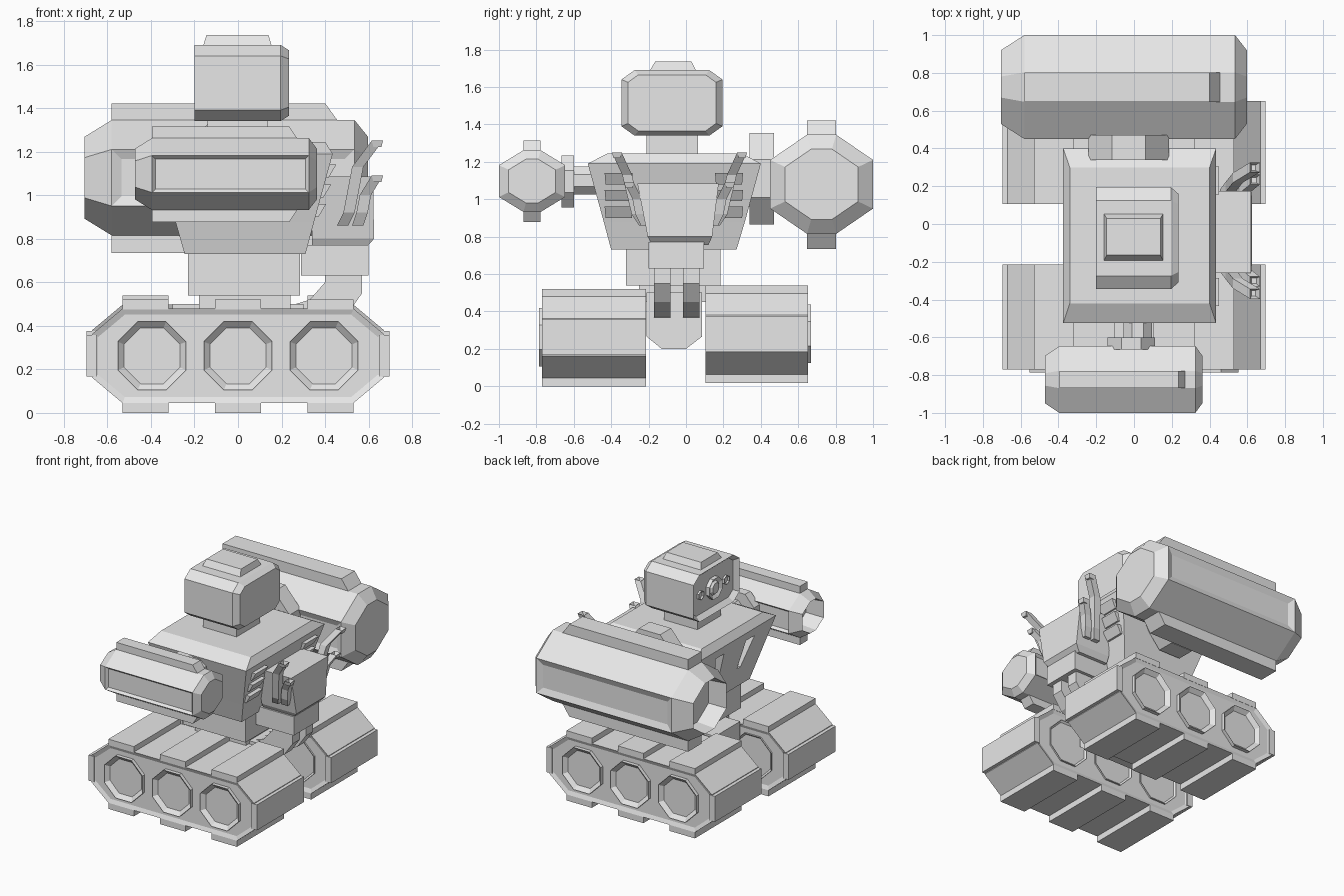
import bpy, bmesh, math
from mathutils import Vector

if "Cube" in bpy.data.objects:
    bpy.data.objects.remove(bpy.data.objects["Cube"], do_unlink=True)

grey = bpy.data.materials.new("plain_grey")
grey.use_nodes = True
grey.diffuse_color = (0.8, 0.8, 0.8, 1)
grey.node_tree.nodes["Principled BSDF"].inputs["Base Color"].default_value = (0.8, 0.8, 0.8, 1)


def place(axis, u, v, w):
    """Point with w along the axis and (u, v) across it."""
    return {"x": (w, u, v), "y": (u, w, v), "z": (u, v, w)}[axis]


def loft(name, axis, rings, insets=()):
    """Join rings [(position, outline)]; insets are (direction, border, depth)."""
    bm = bmesh.new()
    loops = [[bm.verts.new(place(axis, u, v, w)) for u, v in pts] for w, pts in rings]
    n = len(loops[0])
    for a, b in zip(loops, loops[1:]):
        for i in range(n):
            bm.faces.new((a[i], a[(i + 1) % n], b[(i + 1) % n], b[i]))
    bm.faces.new(loops[0])
    bm.faces.new(loops[-1])
    bmesh.ops.recalc_face_normals(bm, faces=bm.faces[:])
    for direction, border, depth in insets:
        bm.normal_update()
        d = Vector(direction)
        hits = [f for f in bm.faces if f.normal.dot(d) > 0.99]
        face = max(hits, key=lambda f: f.calc_center_median().dot(d))
        bmesh.ops.inset_region(bm, faces=[face], thickness=border, depth=-depth,
                               use_even_offset=True)
    mesh = bpy.data.meshes.new(name)
    bm.to_mesh(mesh)
    bm.free()
    mesh.materials.append(grey)
    ob = bpy.data.objects.new(name, mesh)
    bpy.context.collection.objects.link(ob)
    return ob


def prism(name, axis, pts, a, b, insets=()):
    return loft(name, axis, [(a, pts), (b, pts)], insets)


def rect(u0, u1, v0, v1):
    return [(u0, v0), (u1, v0), (u1, v1), (u0, v1)]


def box(name, x, y, z):
    return prism(name, "z", rect(*x, *y), *z)


def chamfered(cu, cv, hu, hv, fu, fv, s=1):
    """Octagon with half sizes hu, hv and half flat lengths fu, fv."""
    pts = [(fu, -hv), (hu, -fv), (hu, fv), (fu, hv),
           (-fu, hv), (-hu, fv), (-hu, -fv), (-fu, -hv)]
    return [(cu + u * s, cv + v * s) for u, v in pts]


def regular(cu, cv, ru, rv, n=8):
    angles = [(i + 0.5) * math.tau / n for i in range(n)]
    k = 1 / math.cos(math.pi / n)
    return [(cu + ru * k * math.cos(a), cv + rv * k * math.sin(a)) for a in angles]


# Track units: body, tread pads, and wheels showing on both sides
def track(side, y0, y1, base, out):
    mid = base + 0.262
    prism(side + "_track", "y", chamfered(0, mid, 0.67, 0.217, 0.53, 0.1),
          y0, y1, [((0, -1, 0), 0.028, 0.012), ((0, 1, 0), 0.028, 0.012)])
    for i, x in enumerate((-0.425, 0, 0.425)):
        for label, z in (("lower", base), ("upper", base + 0.475)):
            box(f"{side}_{label}_pad_{i}", (x - 0.105, x + 0.105), (y0, y1), (z, z + 0.045))
        prism(f"{side}_wheel_{i}", "y", regular(x * 0.93, mid, 0.157, 0.157),
              y0 - (0.015 if out < 0 else 0), y1 + (0.015 if out > 0 else 0),
              [((0, -1, 0), 0.032, 0.03), ((0, 1, 0), 0.032, 0.03)])
    for label, s in (("left", 1), ("right", -1)):
        box(f"{side}_{label}_end_pad", sorted((s * 0.65, s * 0.695)), (y0, y1),
            (mid - 0.095, mid + 0.095))


track("front", -0.77, -0.215, 0.0, -1)
track("back", 0.105, 0.652, 0.018, 1)

# Hips and waist
prism("hip_core", "x", [(-0.13, 0.2), (0, 0.2), (0.085, 0.265), (0.085, 0.5),
                        (-0.21, 0.5), (-0.21, 0.265)], -0.3, 0.3)
box("waist_neck", (-0.18, 0.24), (-0.25, 0.11), (0.45, 0.55))
box("waist", (-0.23, 0.285), (-0.32, 0.185), (0.54, 0.75))

# Torso flares upward to a bevelled deck
torso = loft("torso", "z", [(0.73, rect(-0.245, 0.31, -0.4, 0.27)),
                            (0.88, rect(-0.288, 0.35, -0.44, 0.315)),
                            (1.19, rect(-0.375, 0.435, -0.525, 0.4)),
                            (1.245, rect(-0.34, 0.4, -0.42, 0.3))])

# Slots in the torso face
for s in (1, -1):
    slot = [(-0.07 + s * u, z) for u, z in ((0.13, 1.12), (0.23, 1.12), (0.15, 0.9), (0.11, 0.9))]
    cutter = loft("slot_cutter", "x", [(-0.5, slot), (-0.275, slot)])
    cutter.hide_render = True
    mod = torso.modifiers.new("slot", "BOOLEAN")
    mod.operation, mod.solver, mod.object = "DIFFERENCE", "EXACT", cutter
    bpy.context.view_layer.objects.active = torso
    bpy.ops.object.modifier_apply(modifier=mod.name)
    bpy.data.objects.remove(cutter, do_unlink=True)

# Slats on both sides of the torso rear
for i in range(3):
    z = 0.9 + i * 0.09
    x = 0.36 + i * 0.023
    for label, y in (("front", -0.36), ("back", 0.23)):
        loft(f"{label}_slat_{i}", "z", [(z, rect(x - 0.06, x + 0.01, y - 0.07, y + 0.07)),
                                        (z + 0.06, rect(x - 0.06, x + 0.045, y - 0.075, y + 0.075))])

# Head: chamfered block with a recessed face, lens, eyes and cap
box("neck", (-0.14, 0.135), (-0.21, 0.065), (1.23, 1.36))
head_full = chamfered(-0.075, 1.515, 0.27, 0.175, 0.2, 0.125)
head_back = chamfered(-0.075, 1.515, 0.235, 0.15, 0.18, 0.11)
loft("head", "x", [(-0.2, head_full), (0.195, head_full), (0.235, head_back)],
     [((-1, 0, 0), 0.03, 0.035)])
prism("lens", "x", regular(-0.075, 1.515, 0.075, 0.075), -0.195, -0.15,
      [((-1, 0, 0), 0.025, 0.015), ((-1, 0, 0), 0.012, -0.015)])
for label, y in (("front", -0.225), ("back", 0.075)):
    prism(label + "_eye", "x", regular(y, 1.515, 0.03, 0.03, 6), -0.18, -0.15,
          [((-1, 0, 0), 0.01, 0.01)])
loft("head_cap", "z", [(1.685, rect(-0.16, 0.155, -0.195, 0.055)),
                       (1.735, rect(-0.145, 0.14, -0.165, 0.03))])


# Arm drums: tapered octagons with open right end, ridges and inset side panels
def drum(name, cy, cz, hy, hz, fy, fz, xs, ridge_z, ridge_end, border):
    full = chamfered(cy, cz, hy, hz, fy, fz)
    small = chamfered(cy, cz, hy, hz, fy, fz, 0.71)
    loft(name, "x", [(xs[0], small), (xs[1], full), (xs[2], full), (xs[3], small)],
         [((0, -1, 0), border, 0.018), ((0, 1, 0), border, 0.018), ((-1, 0, 0), 0.012, 0.14)])
    for label, z, tip in (("top", cz + hz - 0.02, ridge_z[1]), ("bottom", cz - hz + 0.02, ridge_z[0])):
        pts = [(xs[1], z), (ridge_end[1], z), (ridge_end[0], tip), (xs[1], tip)]
        prism(f"{name}_{label}_ridge", "y", pts, cy - fy, cy + fy)


drum("large_drum", 0.725, 1.08, 0.275, 0.265, 0.078, 0.13,
     (-0.705, -0.58, 0.535, 0.597), (0.735, 1.422), (0.4, 0.47), 0.045)
drum("small_drum", -0.823, 1.097, 0.177, 0.165, 0.046, 0.085,
     (-0.472, -0.395, 0.325, 0.362), (0.877, 1.315), (0.235, 0.285), 0.016)

# Shoulder joints
prism("large_shoulder_disc", "y", regular(-0.027, 1.11, 0.213, 0.245), 0.34, 0.47)
prism("large_shoulder_arm", "y", regular(0.035, 1.07, 0.11, 0.11), 0.2, 0.48)
prism("small_shoulder_disc", "y", regular(-0.015, 1.095, 0.125, 0.14), -0.665, -0.6)
prism("small_shoulder_arm", "y", regular(0.02, 1.1, 0.075, 0.075), -0.62, -0.3)

# Engine pack with its base and curved struts
loft("engine_pack", "z", [(0.755, rect(0.34, 0.585, -0.18, 0.12)),
                          (0.8, rect(0.34, 0.625, -0.205, 0.14)),
                          (1.085, rect(0.34, 0.62, -0.26, 0.175))])
loft("engine_base", "z", [(0.63, rect(0.29, 0.6, -0.2, 0.095)),
                          (0.77, rect(0.29, 0.6, -0.2, 0.095))])
strut = [(0.57, 0.64), (0.57, 0.55), (0.5, 0.45), (0.36, 0.375), (0.2, 0.355),
         (0.2, 0.48), (0.33, 0.52), (0.4, 0.6), (0.4, 0.64)]
for label, y in (("front", -0.17), ("back", -0.015)):
    prism(label + "_strut", "y", strut, y, y + 0.087)


# Bent square exhaust pipes, mirrored across the engine pack
def pipe(name, path, r):
    rings = []
    for i, p in enumerate(path):
        flat = [(-r, -r), (r, -r), (r, r), (-r, r)]
        rings.append((p[2], [(p[0] + u, p[1] + v) for u, v in flat]))
    loft(name, "z", rings, [((0, 0, 1), 0.008, 0.03)])


for label, s in (("front", -1), ("back", 1)):
    for kind, path in (
            ("long", [(0.48, 0.19, 0.86), (0.51, 0.23, 0.92), (0.55, 0.28, 1.13), (0.64, 0.335, 1.25)]),
            ("short", [(0.55, 0.18, 0.86), (0.57, 0.21, 0.92), (0.585, 0.225, 1.0), (0.64, 0.27, 1.09)])):
        pipe(f"{label}_{kind}_exhaust", [(x, -0.035 + s * y, z) for x, y, z in path], 0.026)
